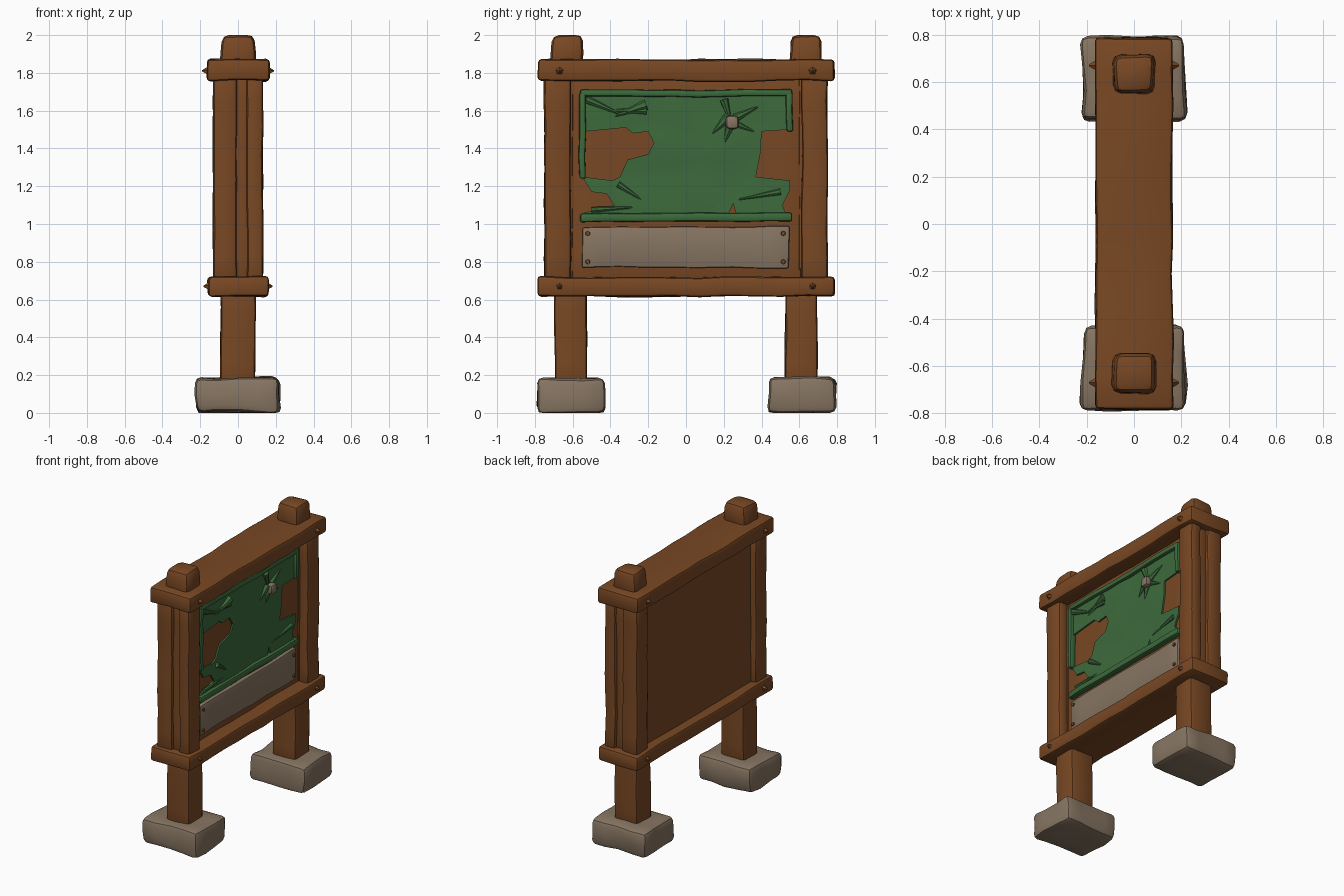
import bpy, bmesh, math
from mathutils import Vector, noise

if "Cube" in bpy.data.objects:
    bpy.data.objects.remove(bpy.data.objects["Cube"])


def material(name, rgb):
    m = bpy.data.materials.new(name)
    m.diffuse_color = (*rgb, 1)
    m.use_nodes = True
    m.node_tree.nodes["Principled BSDF"].inputs["Base Color"].default_value = m.diffuse_color
    return m


WOOD = material("brown wood", (0.190, 0.064, 0.017))
CLOTH = material("green cloth", (0.046, 0.145, 0.045))
STONE = material("taupe stone", (0.240, 0.178, 0.122))
count = 0


def finish(name, bm, mat, angle=35):
    bmesh.ops.recalc_face_normals(bm, faces=bm.faces[:])
    me = bpy.data.meshes.new(name)
    bm.to_mesh(me)
    bm.free()
    ob = bpy.data.objects.new(name, me)
    bpy.context.collection.objects.link(ob)
    me.materials.append(mat)
    bpy.ops.object.select_all(action='DESELECT')
    ob.select_set(True)
    bpy.context.view_layer.objects.active = ob
    bpy.ops.object.shade_smooth_by_angle(angle=math.radians(angle))
    return ob


def slice_up(bm, axis, lo, hi, step):
    n = max(1, round((hi - lo) / step))
    no = Vector([float(i == axis) for i in range(3)])
    for k in range(1, n):
        bmesh.ops.bisect_plane(bm, geom=bm.verts[:] + bm.edges[:] + bm.faces[:],
                               plane_co=no * (lo + (hi - lo) * k / n), plane_no=no)


def beam(name, lo, hi, mat=WOOD, bevel=0.02, step=0.14, rough=0.008, taper=1.0):
    """Hewn block between two corners, with worn edges and uneven faces."""
    global count
    count += 1
    lo, hi = Vector(lo), Vector(hi)
    mid, size = (lo + hi) / 2, hi - lo
    bm = bmesh.new()
    bmesh.ops.create_cube(bm, size=1)
    for v in bm.verts:
        t = taper if v.co.z > 0 else 1
        v.co = mid + Vector((v.co.x * size.x * t, v.co.y * size.y * t, v.co.z * size.z))
    bmesh.ops.bevel(bm, geom=bm.edges[:], offset=bevel, segments=2, profile=0.5, affect='EDGES')
    for a in range(3):
        slice_up(bm, a, lo[a], hi[a], step)
    for v in bm.verts:
        v.co += noise.noise_vector(v.co * 5 + Vector((count * 7.3, 0, 0))) * rough
        v.co.z = min(2.0, max(0.0, v.co.z))
    return finish(name, bm, mat)


def cone(name, p, q, r1, r2, mat, sides=6):
    """Tapered piece running from p to q."""
    p, q = Vector(p), Vector(q)
    bm = bmesh.new()
    bmesh.ops.create_cone(bm, cap_ends=True, segments=sides, radius1=r1, radius2=r2,
                          depth=(q - p).length)
    rot = (q - p).to_track_quat('Z', 'Y')
    for v in bm.verts:
        v.co = rot @ v.co + (p + q) / 2
    return finish(name, bm, mat, 50)


def span(s, a, b):
    return (a, b) if s > 0 else (-b, -a)


# Both ends: footing, leg, cap, paired side posts and filler board
for s, side in ((-1, "near"), (1, "far")):
    y0, y1 = span(s, 0.435, 0.79)
    beam(side + "_footing", (-0.218, y0, 0), (0.218, y1, 0.185), STONE, 0.032, 0.11, 0.018)
    y0, y1 = span(s, 0.525, 0.695)
    beam(side + "_leg", (-0.092, y0, 0.12), (0.092, y1, 0.68), rough=0.007)
    y0, y1 = span(s, 0.545, 0.72)
    beam(side + "_cap", (-0.092, y0, 1.82), (0.092, y1, 2.0), bevel=0.035, step=0.08, rough=0.01, taper=0.9)
    y0, y1 = span(s, 0.61, 0.75)
    beam(side + "_back_post", (-0.132, y0, 0.69), (-0.005, y1, 1.79), bevel=0.026)
    beam(side + "_front_post", (0.045, y0, 0.69), (0.132, y1, 1.79), bevel=0.022)
    y0, y1 = span(s, 0.60, 0.728)
    beam(side + "_filler_board", (-0.03, y0, 0.69), (0.065, y1, 1.79), bevel=0.008, rough=0.004)
    # Pointed pegs through the rails
    for z, r, level in ((0.67, 0.162, "lower"), (1.81, 0.17, "upper")):
        for d, face in ((-1, "back"), (1, "front")):
            cone(f"{side}_{level}_{face}_peg", (d * (r - 0.03), s * 0.67, z),
                 (d * (r + 0.02), s * 0.67, z), 0.036, 0.004, WOOD, 5)

# Rails and backing panel
beam("lower_rail", (-0.158, -0.785, 0.617), (0.158, 0.785, 0.72), bevel=0.018, rough=0.01)
beam("upper_rail", (-0.163, -0.785, 1.758), (0.163, 0.785, 1.872), bevel=0.018, rough=0.01)
beam("backing_panel", (-0.09, -0.63, 0.70), (0.058, 0.63, 1.78), bevel=0.005, rough=0.004)

# Pale sign plank with nails
beam("sign_plank", (0.04, -0.55, 0.77), (0.085, 0.545, 0.985), STONE, 0.008, 0.1, 0.008)
for i, (y, z) in enumerate(((-0.52, 0.80), (-0.52, 0.95), (0.515, 0.80), (0.515, 0.95))):
    cone(f"plank_nail_{i + 1}", (0.07, y, z), (0.093, y, z), 0.016, 0.012, WOOD)

# Torn cloth: ragged outline, sliced and rippled, then given thickness
outline = [(-0.55, 1.69), (0.55, 1.69), (0.55, 1.50), (0.40, 1.49), (0.395, 1.38), (0.37, 1.25),
           (0.55, 1.23), (0.55, 1.18), (0.51, 1.10), (0.54, 1.03), (0.27, 1.03), (0.25, 1.11),
           (0.22, 1.04), (-0.55, 1.03), (-0.54, 1.06), (-0.38, 1.10), (-0.42, 1.16),
           (-0.50, 1.17), (-0.55, 1.25), (-0.39, 1.23), (-0.35, 1.25), (-0.31, 1.34), (-0.20, 1.37),
           (-0.17, 1.43), (-0.20, 1.49), (-0.28, 1.48), (-0.32, 1.51), (-0.53, 1.49)]
bm = bmesh.new()
face = bm.faces.new([bm.verts.new((0.0, y, z)) for y, z in outline])
bm.normal_update()
bmesh.ops.triangulate(bm, faces=[face], ngon_method='EAR_CLIP')
slice_up(bm, 1, -0.55, 0.55, 0.07)
slice_up(bm, 2, 1.03, 1.69, 0.07)
bmesh.ops.remove_doubles(bm, verts=bm.verts[:], dist=0.001)
for v in bm.verts:
    v.co.x = 0.076 + 0.010 * noise.noise(v.co * 6)
ext = bmesh.ops.extrude_face_region(bm, geom=bm.faces[:])
for g in ext["geom"]:
    if isinstance(g, bmesh.types.BMVert):
        g.co.x -= 0.012
finish("torn_cloth", bm, CLOTH)

# Rolled cloth hems
hems = {"top_hem": ((-0.56, 1.675), (0.56, 1.712)), "bottom_hem": ((-0.56, 1.012), (0.56, 1.058)),
        "left_hem": ((-0.565, 1.24), (-0.53, 1.70)), "right_hem": ((0.53, 1.49), (0.565, 1.70))}
for name, (a, b) in hems.items():
    beam(name, (0.052, *a), (0.1, *b), CLOTH, 0.012, 0.12, 0.008)

# Creases and the crumpled knots, with a pebble caught in one
folds = [((-0.53, 1.66), (-0.33, 1.575), 0.022), ((-0.21, 1.63), (-0.38, 1.57), 0.03),
         ((-0.21, 1.60), (-0.42, 1.60), 0.022), ((0.20, 1.66), (0.24, 1.53), 0.024),
         ((0.22, 1.56), (0.14, 1.48), 0.028), ((0.24, 1.54), (0.20, 1.42), 0.03),
         ((0.26, 1.56), (0.38, 1.62), 0.024), ((0.24, 1.54), (0.36, 1.49), 0.022),
         ((-0.50, 1.075), (-0.25, 1.09), 0.016), ((0.50, 1.17), (0.28, 1.13), 0.018),
         ((-0.36, 1.21), (-0.22, 1.12), 0.018)]
for i, (a, b, r) in enumerate(folds):
    cone(f"cloth_fold_{i + 1}", (0.078, *a), (0.074, *b), r, 0.004, CLOTH, 7)
beam("pebble", (0.07, 0.205, 1.505), (0.125, 0.275, 1.575), STONE, 0.02, 0.05, 0.012)
